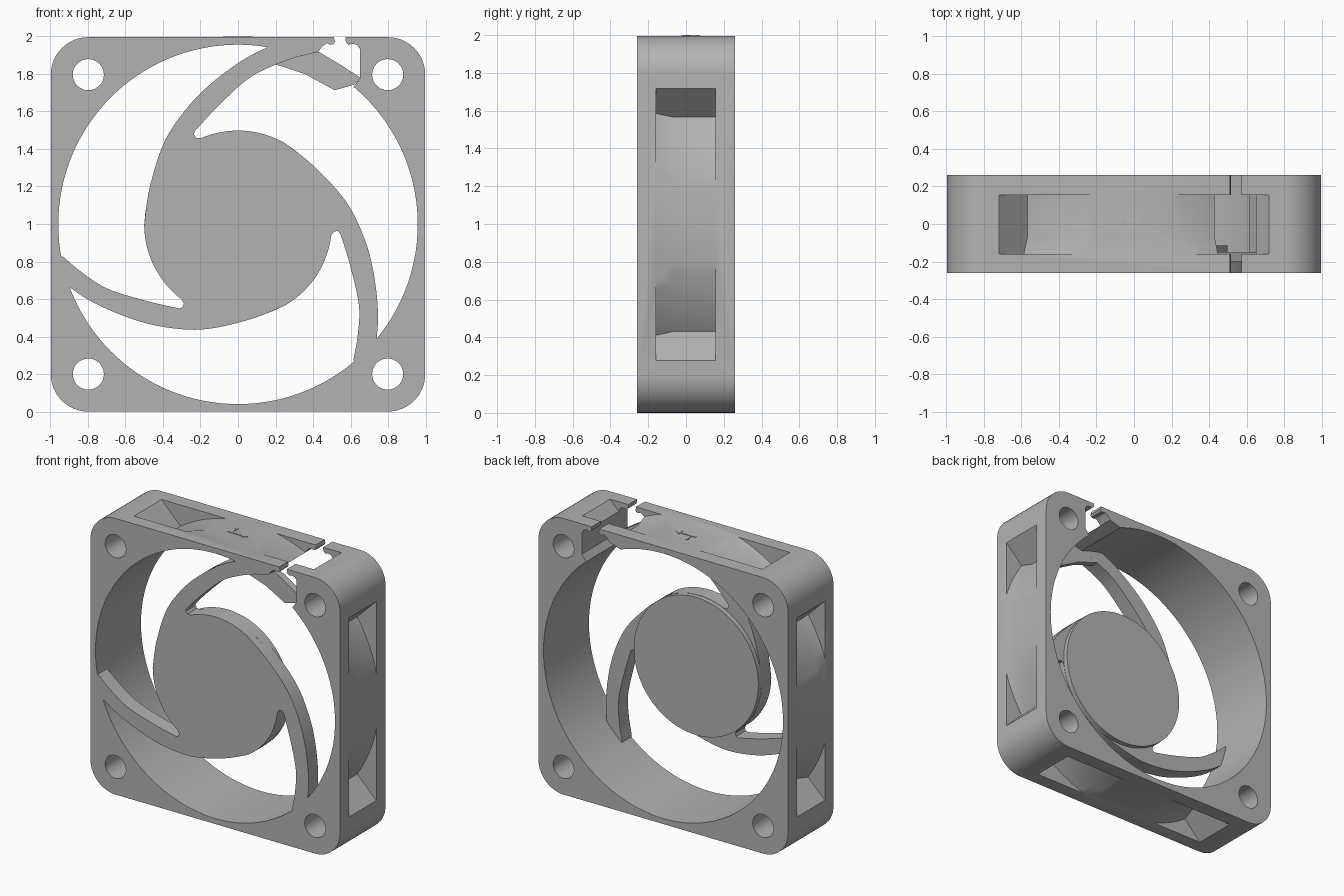
import bpy, bmesh, math
from mathutils import Vector

if "Cube" in bpy.data.objects:
    bpy.data.objects.remove(bpy.data.objects["Cube"], do_unlink=True)

HALF = 0.998          # half the frame width, also the height of the fan axis
FRONT, BACK = -0.26, 0.26

grey = bpy.data.materials.new("grey plastic")
grey.use_nodes = True
colour = (0.45, 0.45, 0.45, 1)
grey.diffuse_color = colour
grey.node_tree.nodes["Principled BSDF"].inputs["Base Color"].default_value = colour


def finish(name, bm):
    bmesh.ops.recalc_face_normals(bm, faces=bm.faces)
    mesh = bpy.data.meshes.new(name)
    bm.to_mesh(mesh)
    bm.free()
    mesh.materials.append(grey)
    obj = bpy.data.objects.new(name, mesh)
    obj.location.z = HALF
    bpy.context.collection.objects.link(obj)
    return obj


def prism(name, points, y0, y1):
    """Extrude an outline, given around the fan axis, from y0 to y1."""
    bm = bmesh.new()
    face = bm.faces.new([bm.verts.new((x, y0, z)) for x, z in points])
    moved = bmesh.ops.extrude_face_region(bm, geom=[face])["geom"]
    verts = [v for v in moved if isinstance(v, bmesh.types.BMVert)]
    bmesh.ops.translate(bm, vec=(0, y1 - y0, 0), verts=verts)
    return finish(name, bm)


def arc(radius, start, end, steps, cx=0, cz=0):
    angles = [math.radians(start + (end - start) * i / steps) for i in range(steps + 1)]
    return [(cx + radius * math.cos(a), cz + radius * math.sin(a)) for a in angles]


def circle(radius, steps, cx=0, cz=0):
    return arc(radius, 0, 360, steps, cx, cz)[:-1]


def turn(points, degrees):
    c, s = math.cos(math.radians(degrees)), math.sin(math.radians(degrees))
    return [(x * c - z * s, x * s + z * c) for x, z in points]


def smooth_path(points, steps=6):
    """Smooth curve through a few points."""
    p = [Vector(q) for q in [points[0]] + points + [points[-1]]]
    path = []
    for a, b, c, d in zip(p, p[1:], p[2:], p[3:]):
        for i in range(steps):
            t = i / steps
            q = b + (c - a) * t / 2 + (a - b * 2.5 + c * 2 - d / 2) * t * t \
                + (b * 1.5 - a / 2 - c * 1.5 + d / 2) * t ** 3
            path.append(tuple(q))
    return path + [points[-1]]


def cut(target, cutter, keep_cutter=False):
    cutter.hide_render = True
    mod = target.modifiers.new("cut", "BOOLEAN")
    mod.operation, mod.solver, mod.object = "DIFFERENCE", "EXACT", cutter
    bpy.context.view_layer.objects.active = target
    bpy.ops.object.modifier_apply(modifier=mod.name)
    if not keep_cutter:
        bpy.data.objects.remove(cutter, do_unlink=True)


# Frame: rounded square with the large bore and four screw holes
corner = HALF - 0.2
outline = []
for k, (sx, sz) in enumerate([(1, 1), (-1, 1), (-1, -1), (1, -1)]):
    outline += arc(0.2, 90 * k, 90 * k + 90, 12, sx * corner, sz * corner)
frame = prism("frame", outline, FRONT, BACK)
cut(frame, prism("bore_cutter", circle(0.958, 128), -0.4, 0.4))
for sx in (-1, 1):
    for sz in (-1, 1):
        hole = circle(0.083, 32, sx * 0.798, sz * 0.798)
        cut(frame, prism("screw_hole_cutter", hole, -0.4, 0.4))

# Side pockets: slanted ends, floor following a barrel that flares at the front
bm = bmesh.new()
rings = []
for y, r in [(-0.3, 1.045), (-0.16, 1.045), (-0.07, 1.018), (0.3, 1.018)]:
    rings.append([bm.verts.new((x, y, z)) for x, z in circle(r, 128)])
for a, b in zip(rings, rings[1:]):
    for i in range(len(a)):
        j = (i + 1) % len(a)
        bm.faces.new((a[i], a[j], b[j], b[i]))
bm.faces.new(rings[0])
bm.faces.new(rings[-1])
barrel = finish("barrel_cutter", bm)
for k in range(4):
    ends = [(1.1, 0.82), (0.75, 0.475), (0.75, -0.475), (1.1, -0.82)]
    pocket = prism("pocket_cutter", turn(ends, 90 * k), -0.16, 0.155)
    cut(pocket, barrel, keep_cutter=True)
    cut(frame, pocket)
bpy.data.objects.remove(barrel, do_unlink=True)

# Cable exit: passage behind two hooked lips, open at the top edge
passage = [(0.3, 0.885), (0.43, 0.922), (0.45, 0.95), (0.475, 0.966), (0.49, 0.958),
           (0.508, 0.96), (0.518, 0.975), (0.512, 0.99), (0.512, 1.1), (0.575, 1.1),
           (0.572, 0.985), (0.578, 0.968), (0.59, 0.957), (0.61, 0.963), (0.635, 0.958),
           (0.65, 0.935), (0.65, 0.78), (0.61, 0.725), (0.5, 0.7), (0.3, 0.8)]
cut(frame, prism("cable_cutter", passage, -0.4, 0.4))

# Hub with three swept struts, each ending inside the frame
outer = smooth_path([(-0.5, 0), (-0.47, 0.2), (-0.39, 0.445), (-0.26, 0.635),
                     (-0.12, 0.77), (0.04, 0.885), (0.17, 0.95)])
inner = smooth_path([(0.316, 0.893), (0.192, 0.848), (0.05, 0.773), (-0.112, 0.624),
                     (-0.232, 0.495)])
notch = [(-0.235, 0.478), (-0.222, 0.461)]
third = outer + [(0.21, 0.965), (0.335, 0.915)] + inner + notch + arc(0.5, 113, 62, 16)
spider = []
for k in range(3):
    spider += turn(third, -120 * k)
struts = prism("hub_struts", spider, FRONT, -0.15)
hub = prism("hub_disc", circle(0.498, 96), -0.2, -0.115)

# Sloped tray that leads the cable from the strut to the exit
tray_shape = [(0.2, 0.853), (0.36, 0.8), (0.515, 0.715), (0.62, 0.745), (0.655, 0.78),
              (0.54, 0.855), (0.43, 0.92), (0.32, 0.895)]
tray = prism("cable_tray", tray_shape, -0.2, -0.15)

# Raised direction arrows on the top edge
arrow = [(-0.08, -0.008), (0.04, -0.008), (0.04, -0.025), (0.08, 0), (0.04, 0.025),
         (0.04, 0.008), (-0.08, 0.008)]
arrows = []
for name, shift, angle, size in [("spin_arrow", (0, 0), 0, 1), ("flow_arrow", (-0.05, 0.035), 90, 0.5)]:
    bm = bmesh.new()
    pts = [(x * size + shift[0], y * size + shift[1]) for x, y in turn(arrow, angle)]
    face = bm.faces.new([bm.verts.new((x, y, HALF - 0.002)) for x, y in pts])
    moved = bmesh.ops.extrude_face_region(bm, geom=[face])["geom"]
    bmesh.ops.translate(bm, vec=(0, 0, 0.006),
                        verts=[v for v in moved if isinstance(v, bmesh.types.BMVert)])
    arrows.append(finish(name, bm))

# Smooth the curved walls, keep the edges crisp
bpy.ops.object.select_all(action="DESELECT")
for obj in [frame, struts, hub, tray] + arrows:
    obj.select_set(True)
bpy.context.view_layer.objects.active = frame
bpy.ops.object.shade_smooth_by_angle(angle=math.radians(30))
